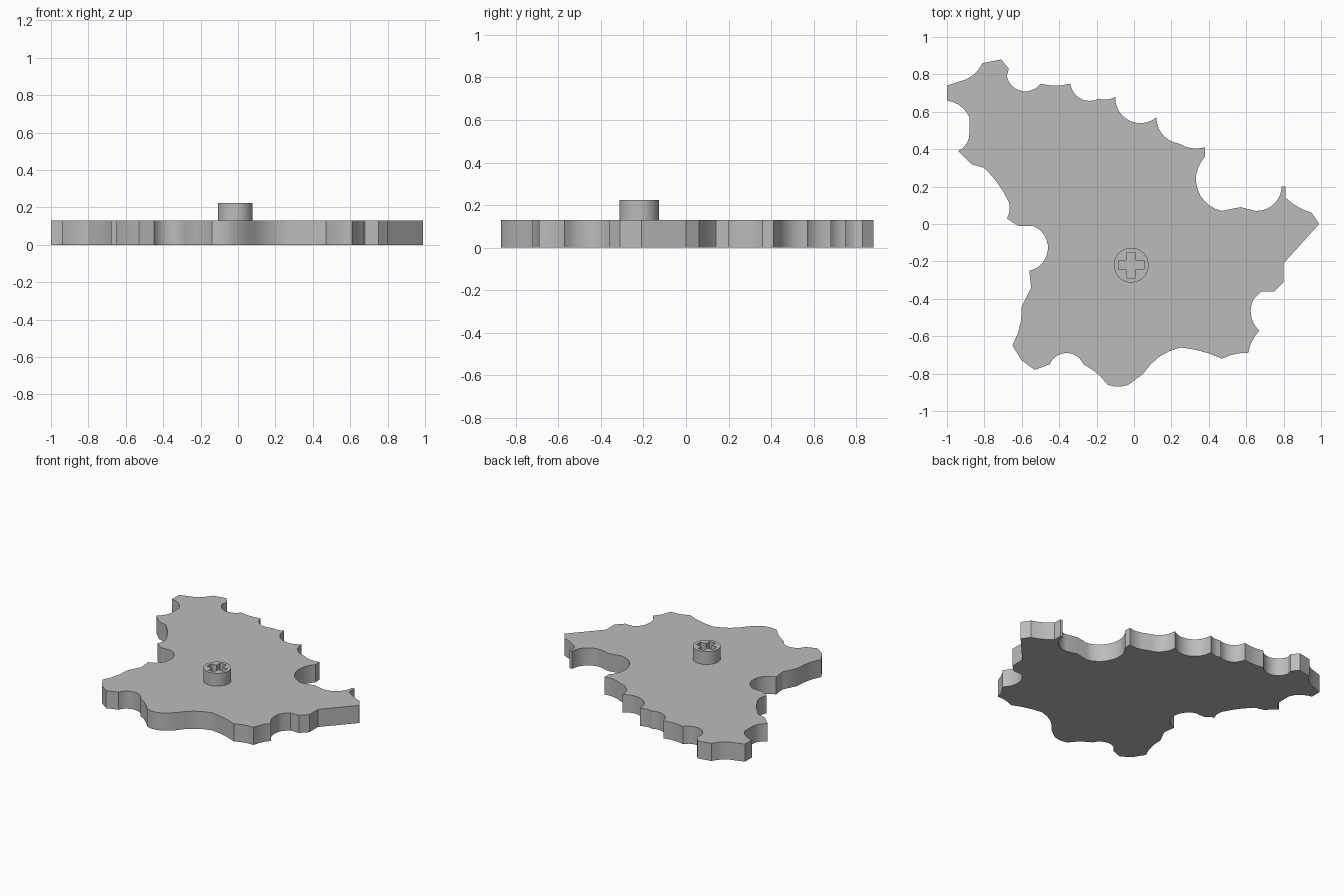
import bpy, bmesh
from math import cos, sin, pi, atan
from mathutils import Vector

old = bpy.data.objects.get("Cube")
if old:
    bpy.data.objects.remove(old, do_unlink=True)

# Single grey material
grey = bpy.data.materials.new("plain grey")
grey.use_nodes = True
colour = (0.5, 0.5, 0.5, 1)
grey.diffuse_color = colour
for node in grey.node_tree.nodes:
    if node.type == 'BSDF_PRINCIPLED':
        node.inputs["Base Color"].default_value = colour


def scalloped(corners):
    """Clockwise outline; an optional third value is the inward depth of the arc to the next corner."""
    points = []
    for i, (x, y, *depth) in enumerate(corners):
        start = Vector((x, y)) / 100
        end = Vector(corners[(i + 1) % len(corners)][:2]) / 100
        points.append(start)
        if not depth:
            continue
        sag = depth[0] / 100
        chord = end - start
        inward = Vector((chord.y, -chord.x)).normalized()
        half = chord.length / 2
        # Circle through both corners at the given depth
        radius = (half * half + sag * sag) / (2 * sag)
        centre = (start + end) / 2 + inward * (sag - radius)
        sweep = 4 * atan(sag / half)
        steps = max(3, int(abs(sweep) * 5))
        for k in range(1, steps):
            a = sweep * (k / steps - 0.5)
            points.append(centre + inward * radius * cos(a) + chord.normalized() * radius * sin(a))
    return points


def prism(name, loops, bottom, top):
    """Solid between two heights; loops after the first are holes."""
    bm = bmesh.new()
    caps = {bottom: [], top: []}
    for loop in loops:
        rings = {z: [bm.verts.new((p[0], p[1], z)) for p in loop] for z in caps}
        low, high = rings[bottom], rings[top]
        for i in range(len(loop)):
            j = (i + 1) % len(loop)
            bm.faces.new((low[i], low[j], high[j], high[i]))
            for z, ring in rings.items():
                caps[z].append(bm.edges.get((ring[i], ring[j])))
    for edges in caps.values():
        bmesh.ops.triangle_fill(bm, use_beauty=True, edges=edges, normal=(0, 0, 1))
    bmesh.ops.recalc_face_normals(bm, faces=bm.faces[:])
    mesh = bpy.data.meshes.new(name)
    bm.to_mesh(mesh)
    bm.free()
    mesh.materials.append(grey)
    obj = bpy.data.objects.new(name, mesh)
    bpy.context.collection.objects.link(obj)
    bpy.ops.object.select_all(action='DESELECT')
    obj.select_set(True)
    bpy.context.view_layer.objects.active = obj
    bpy.ops.object.shade_smooth_by_angle(angle=pi / 6)
    return obj


# Plate with an irregular scalloped edge (hundredths of a unit)
outline = [
    # right and front edge
    (99, 0), (80, -21), (80, -31), (75, -36), (68, -36), (64, -40, 3), (67, -57, 1),
    (61, -69, 1), (47, -72, 1), (25, -66, 2.5), (5, -80), (-3, -86, -1), (-14, -86, 1),
    (-27, -75, 6), (-45, -75), (-53, -78), (-60, -73), (-65, -65, 1.5),
    # left edge
    (-60, -44), (-55, -34), (-56, -25, 9), (-54, -1), (-62, -1), (-68, 3, 1),
    (-67, 12, 1), (-80, 30), (-87, 32), (-94, 39, 1.5), (-88, 48), (-88, 57, 2),
    (-100, 66), (-100, 74), (-94, 76, 2),
    # back edge
    (-81, 86), (-71, 88), (-67, 83), (-68, 79, 6), (-50, 75, 1), (-34, 75, 4.5),
    (-19, 67, 1), (-10, 68, 8), (12, 57, 3.5), (24, 43, 1.5), (38, 41), (38, 36, 9),
    (47, 7), (57, 9), (65, 7, 4), (79, 20), (81, 20), (81, 14, 1), (95, 6),
]
PLATE_TOP, KNOB_TOP = 0.13, 0.225
prism("scalloped_plate", [scalloped(outline)], 0, PLATE_TOP)

# Round knob with a cross-shaped socket
cx, cy, radius, segments = -0.015, -0.22, 0.093, 48
rim = [(cx + radius * cos(2 * pi * i / segments), cy + radius * sin(2 * pi * i / segments))
       for i in range(segments)]
arm, width = 0.068, 0.024
quarter = [(arm, -width), (arm, width), (width, width)]
cross = []
for turn in range(4):
    for x, y in quarter:
        for _ in range(turn):
            x, y = -y, x
        cross.append((cx + x, cy + y))
prism("socket_knob", [rim, cross], PLATE_TOP, KNOB_TOP)
